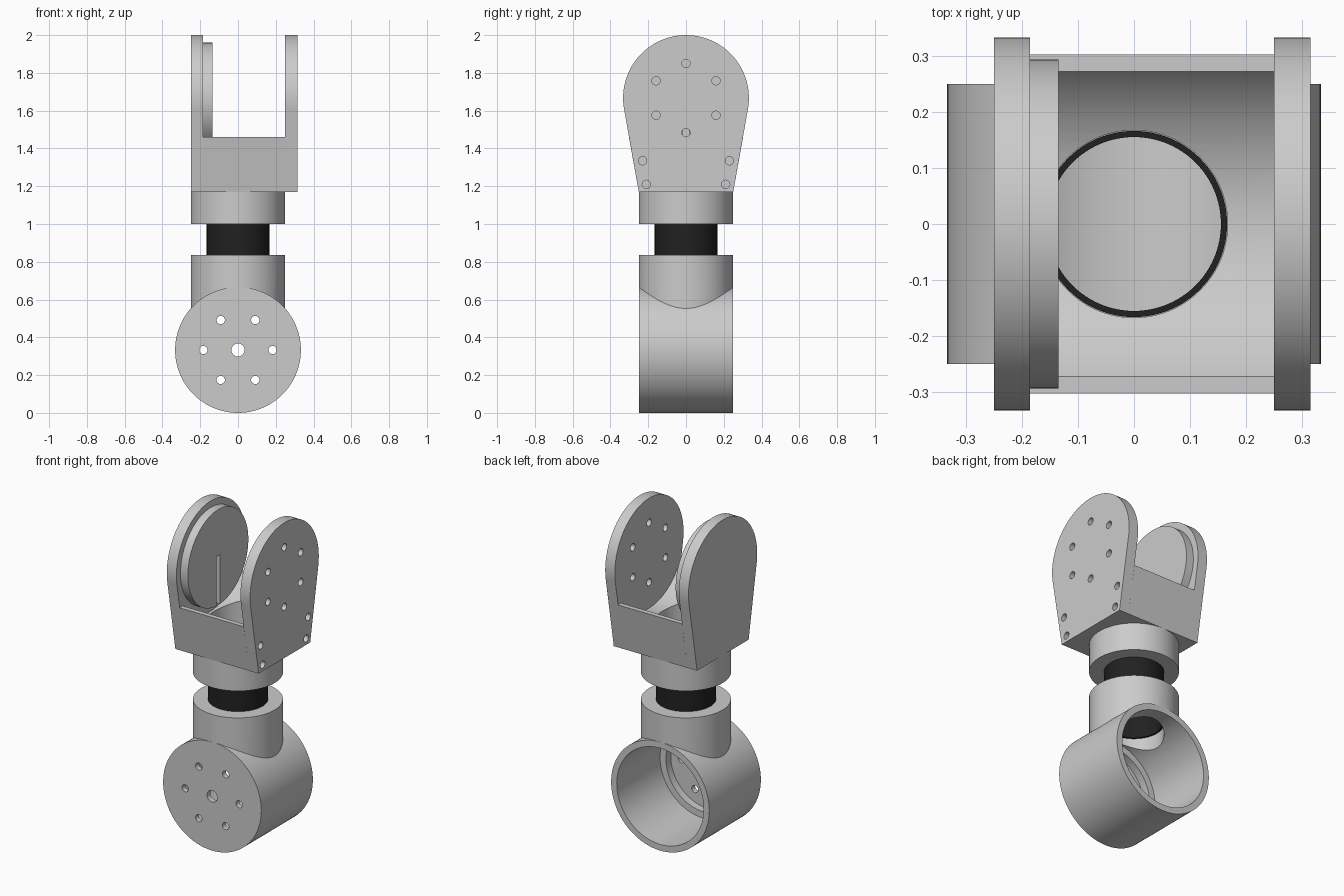
import bpy, bmesh
from math import sin, cos, pi, radians
from mathutils import Matrix, Vector

if "Cube" in bpy.data.objects:
    bpy.data.objects.remove(bpy.data.objects["Cube"])

TURN = {'x': Matrix.Rotation(pi / 2, 4, 'Y'),
        'y': Matrix.Rotation(-pi / 2, 4, 'X'),
        'z': Matrix.Identity(4)}


def make_object(name, bm):
    bmesh.ops.recalc_face_normals(bm, faces=bm.faces)
    me = bpy.data.meshes.new(name)
    bm.to_mesh(me)
    bm.free()
    ob = bpy.data.objects.new(name, me)
    bpy.context.collection.objects.link(ob)
    return ob


def cyl(name, axis, r, lo, hi, a=0.0, b=0.0, n=96):
    """Cylinder from lo to hi along axis; (a, b) are the other coordinates in xyz order."""
    mid = (lo + hi) / 2
    pos = {'x': (mid, a, b), 'y': (a, mid, b), 'z': (a, b, mid)}[axis]
    bm = bmesh.new()
    bmesh.ops.create_cone(bm, cap_ends=True, segments=n, radius1=r, radius2=r,
                          depth=hi - lo, matrix=Matrix.Translation(pos) @ TURN[axis])
    return make_object(name, bm)


def slab(name, outline, x0, x1):
    """Extrude a (y, z) outline along x."""
    bm = bmesh.new()
    f = bm.faces.new([bm.verts.new((x0, y, z)) for y, z in outline])
    ext = bmesh.ops.extrude_face_region(bm, geom=[f])['geom']
    bmesh.ops.translate(bm, vec=Vector((x1 - x0, 0, 0)),
                        verts=[v for v in ext if isinstance(v, bmesh.types.BMVert)])
    return make_object(name, bm)


def combine(ob, others, op='DIFFERENCE'):
    """Apply boolean operations and remove the helper objects."""
    for o in others:
        o.hide_render = True
        m = ob.modifiers.new('bool', 'BOOLEAN')
        m.operation, m.solver, m.object = op, 'EXACT', o
    dg = bpy.context.evaluated_depsgraph_get()
    dg.update()
    me = bpy.data.meshes.new_from_object(ob.evaluated_get(dg))
    ob.modifiers.clear()
    ob.data = me
    for o in others:
        bpy.data.objects.remove(o)


def ring(start):
    return [(0.183 * cos(start + i * pi / 3), 0.183 * sin(start + i * pi / 3)) for i in range(6)]


R, LOW, HIGH, BORE = 0.333, 0.333, 1.667, 0.167

# Lower drum with neck, hollow and open at the back
drum = cyl('lower_drum', 'y', R, -0.25, 0.25, 0, LOW, 128)
combine(drum, [cyl('neck', 'z', 0.25, LOW, 0.835)], 'UNION')
combine(drum, [cyl('cut', 'y', 0.295, -0.17, 0.4, 0, LOW, 128),
               cyl('cut', 'y', 0.255, -0.217, 0.0, 0, LOW, 128),
               cyl('cut', 'z', BORE, 0.45, 0.95)])
combine(drum, [cyl('cut', 'y', 0.022, -0.35, -0.1, x, LOW + z, 24) for x, z in ring(0)]
        + [cyl('cut', 'y', 0.035, -0.35, -0.1, 0, LOW, 32)])

# Black tube joining both halves
tube = cyl('swivel_tube', 'z', 0.166, 0.667, 1.17)
combine(tube, [cyl('cut', 'z', 0.155, 0.5, 1.4)])
black = bpy.data.materials.new('black')
black.diffuse_color = (0.015, 0.015, 0.015, 1)
black.use_nodes = True
black.node_tree.nodes["Principled BSDF"].inputs["Base Color"].default_value = black.diffuse_color
tube.data.materials.clear()
tube.data.materials.append(black)

# Upper collar
collar = cyl('upper_collar', 'z', 0.25, 1.0, 1.17)
combine(collar, [cyl('cut', 'z', BORE, 0.9, 1.3)])

# Fork base with curved trough
base = slab('fork_base', [(-0.25, 1.17), (0.25, 1.17), (0.302, 1.46), (-0.302, 1.46)], -0.185, 0.25)
combine(base, [cyl('cut', 'x', 0.342, -0.4, 0.4, 0, HIGH, 128),
               cyl('cut', 'z', BORE, 1.0, 1.6)])

# Fork side plates: rounded top, tangent tapered sides
arc = [radians(-10.1 + 200.2 * i / 64) for i in range(65)]
outline = [(-0.25, 1.17), (0.25, 1.17)] + [(R * cos(t), HIGH + R * sin(t)) for t in arc]
left = slab('left_plate', outline, -0.25, -0.185)
right = slab('right_plate', outline, 0.25, 0.315)
combine(right, [cyl('cut', 'x', 0.022, 0.2, 0.4, y, HIGH + z, 24) for y, z in ring(pi / 6)])

# Screw holes through the right plate into the base
spots = [(s * y, z) for s in (-1, 1) for y, z in ((0.23, 1.335), (0.21, 1.21))]
for part in (right, base):
    combine(part, [cyl('cut', 'x', 0.022, 0.17, 0.4, y, z, 24) for y, z in spots])

# Pivot disc on the left plate with a cable slot
disc = cyl('pivot_disc', 'x', 0.293, -0.185, -0.135, 0, HIGH)
combine(disc, [slab('cut', [(-0.017, 1.3), (0.017, 1.3), (0.017, HIGH + 0.01), (-0.017, HIGH + 0.01)],
                    -0.17, -0.1)])

# Smooth round surfaces, keep edges sharp
for ob in bpy.context.collection.objects:
    ob.select_set(True)
bpy.context.view_layer.objects.active = drum
bpy.ops.object.shade_smooth_by_angle(angle=radians(30))
